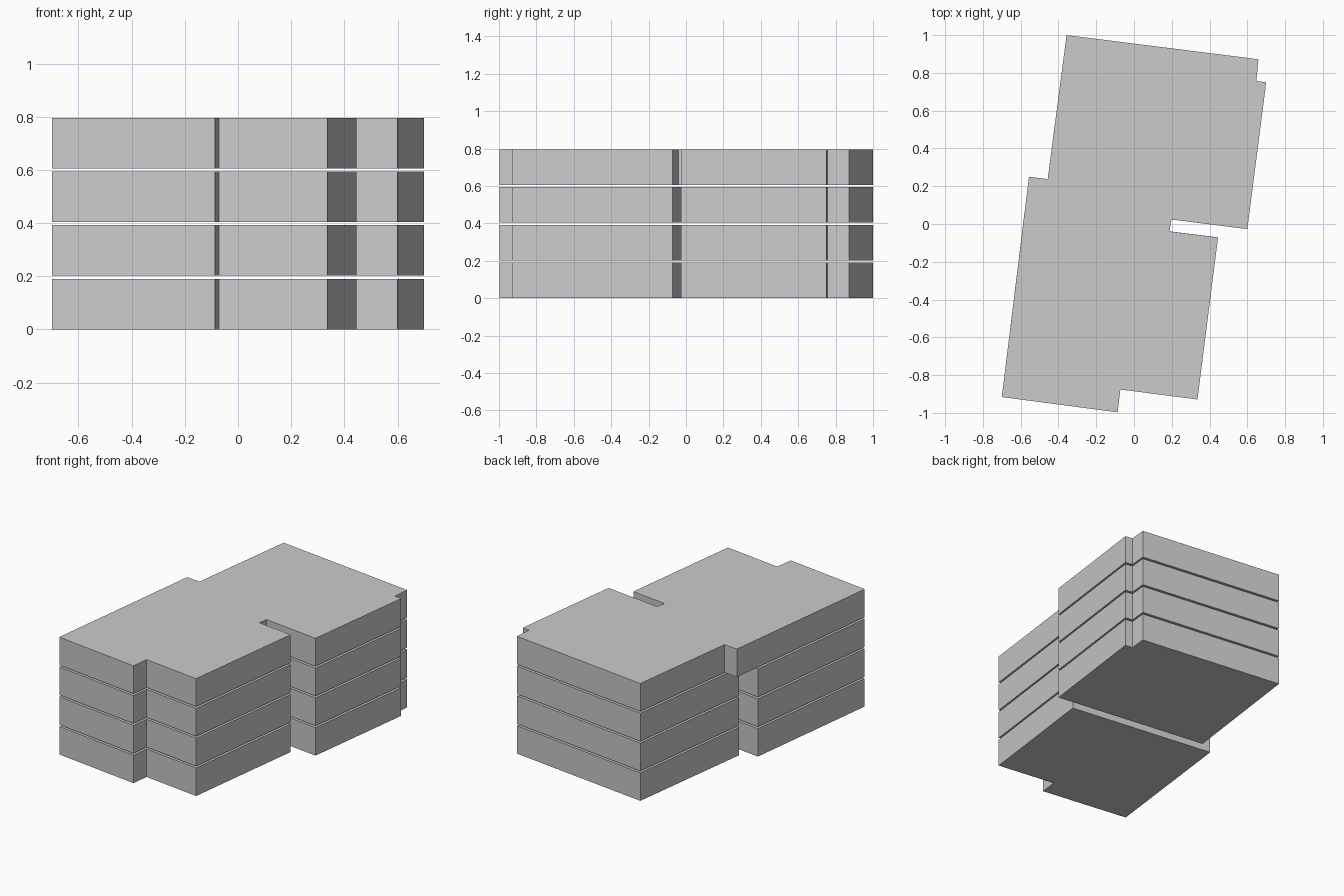
import bpy, bmesh

if "Cube" in bpy.data.objects:
    bpy.data.objects.remove(bpy.data.objects["Cube"])

FLOOR_STEP = 0.202    # floor to floor
FLOOR_HEIGHT = 0.19   # solid part, leaving a thin open joint

# North wing: from its south-east corner round to the north-west corner
north_edge = [(0.600, -0.027), (0.700, 0.750), (0.648, 0.757),
              (0.659, 0.872), (-0.357, 1.000)]
# South wing: from its south-west corner round to the north-east corner
south_edge = [(-0.700, -0.916), (-0.087, -0.997), (-0.072, -0.876),
              (0.336, -0.929), (0.445, -0.071)]

north_wing = north_edge + [(-0.474, 0.109)]
south_wing = south_edge + [(-0.580, 0.058)]
# Top storey bridges the passage, leaving only a slot on the east side
top_storey = (south_edge + [(0.188, -0.039), (0.198, 0.024)]
              + north_edge + [(-0.457, 0.238), (-0.556, 0.250)])


def slab(name, outline, z):
    """Extrude a footprint into one storey."""
    bm = bmesh.new()
    base = bm.faces.new([bm.verts.new((x, y, z)) for x, y in outline])
    ext = bmesh.ops.extrude_face_region(bm, geom=[base])
    verts = [v for v in ext["geom"] if isinstance(v, bmesh.types.BMVert)]
    bmesh.ops.translate(bm, verts=verts, vec=(0, 0, FLOOR_HEIGHT))
    bmesh.ops.recalc_face_normals(bm, faces=bm.faces)
    mesh = bpy.data.meshes.new(name)
    bm.to_mesh(mesh)
    bm.free()
    obj = bpy.data.objects.new(name, mesh)
    bpy.context.collection.objects.link(obj)
    return obj


# Three lower storeys, split in two by the open passage
for i in range(3):
    slab(f"north_wing_storey_{i + 1}", north_wing, i * FLOOR_STEP)
    slab(f"south_wing_storey_{i + 1}", south_wing, i * FLOOR_STEP)

# Bridging top storey
slab("top_storey", top_storey, 3 * FLOOR_STEP)
